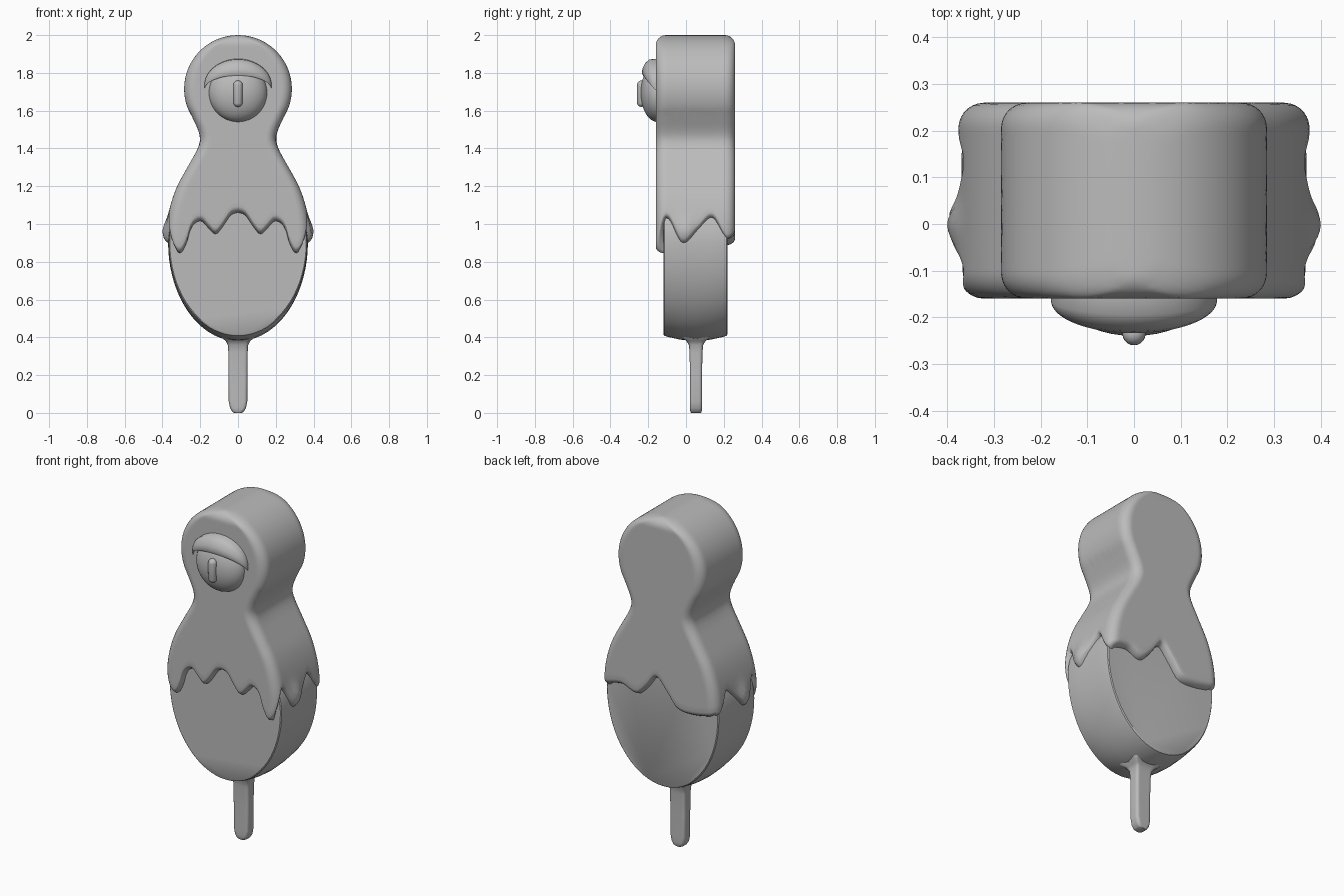
import bpy, bmesh, math
from math import sin, cos, pi, sqrt, exp
from mathutils import Vector

old = bpy.data.objects.get("Cube")
if old:
    bpy.data.objects.remove(old, do_unlink=True)

grey = bpy.data.materials.new("plain grey")
grey.use_nodes = True
grey.diffuse_color = (0.5, 0.5, 0.5, 1)
grey.node_tree.nodes["Principled BSDF"].inputs["Base Color"].default_value = (0.5, 0.5, 0.5, 1)


def finish(name, bm, angle=40):
    """Turn a bmesh into a smooth shaded object."""
    bmesh.ops.recalc_face_normals(bm, faces=bm.faces)
    mesh = bpy.data.meshes.new(name)
    bm.to_mesh(mesh)
    bm.free()
    mesh.materials.append(grey)
    obj = bpy.data.objects.new(name, mesh)
    bpy.context.collection.objects.link(obj)
    bpy.ops.object.select_all(action='DESELECT')
    obj.select_set(True)
    bpy.context.view_layer.objects.active = obj
    bpy.ops.object.shade_smooth_by_angle(angle=math.radians(angle))
    return obj


def loft(name, rings, angle=40):
    """Bridge equal closed rings and cap both ends."""
    bm = bmesh.new()
    rows = [[bm.verts.new(p) for p in ring] for ring in rings]
    n = len(rows[0])
    for low, high in zip(rows, rows[1:]):
        for i in range(n):
            j = (i + 1) % n
            bm.faces.new((low[i], low[j], high[j], high[i]))
    bm.faces.new(rows[0])
    bm.faces.new(rows[-1])
    return finish(name, bm, angle)


def curve(points, x):
    """Smooth curve through (x, value) points."""
    x = min(max(x, points[0][0]), points[-1][0])
    last = len(points) - 1

    def slope(k):
        a, b = points[max(k - 1, 0)], points[min(k + 1, last)]
        return (b[1] - a[1]) / (b[0] - a[0])

    for k in range(last):
        (x0, v0), (x1, v1) = points[k], points[k + 1]
        if x <= x1:
            d = x1 - x0
            t = (x - x0) / d
            h = t * t * (3 - 2 * t)
            return (v0 * (1 - h) + v1 * h + d * slope(k) * t * (1 - t) ** 2
                    - d * slope(k + 1) * t * t * (1 - t))


def square(nx, ny):
    """Points round the edge of a unit square, front side first."""
    pts = [(-1 + 2 * i / nx, -1) for i in range(nx)]
    pts += [(1, -1 + 2 * i / ny) for i in range(ny)]
    return pts + [(-a, -b) for a, b in pts]


def round_rect(a, b, w, h, r):
    """Place a unit square point on a rounded rectangle; give point and normal."""
    r = min(r, w, h)
    p = Vector((a * w, b * h))
    core = Vector((max(-w + r, min(w - r, p.x)), max(-h + r, min(h - r, p.y))))
    normal = (p - core).normalized()
    return core + normal * r, normal


# Coating: a head and shoulders shell ending in drips
TOP, HEAD_Z, HEAD_R = 2.0, 1.715, 0.285
MID_Y, HALF_Y, EDGE = 0.05, 0.21, 0.055
body = [(.8, .37), (.9, .375), (1, .375), (1.1, .357), (1.2, .322), (1.3, .268),
        (1.4, .213), (1.45, .2), (1.5, .212), (1.55, .235), (1.62, .268)]
front_drips = [(0, 1.06), (.04, 1.045), (.085, .98), (.12, .945), (.16, .98), (.2, 1.015),
               (.25, .98), (.275, .9), (.31, .845), (.345, .87), (.38, .93)]
side_drips = [(-.16, .93), (-.1, 1.03), (-.02, .89), (.06, .96), (.14, 1.03), (.21, .92), (.26, .92)]
back_drips = [(-.38, .92), (-.22, .89), (-.12, .9), (-.06, .97), (.02, 1.05),
              (.09, .97), (.15, .92), (.25, .95), (.38, .92)]


def half_width(z):
    if z > 1.6:
        return sqrt(max(HEAD_R ** 2 - (z - HEAD_Z) ** 2, 1e-6))
    return curve(body, z)


def drip(a, b):
    if b == -1:
        return curve(front_drips, abs(a) * .38)
    if b == 1:
        return curve(back_drips, a * .38)
    return curve(side_drips, MID_Y + b * HALF_Y)


def coat_point(a, b, z, inset):
    s = min(TOP - z, EDGE)
    h = HALF_Y - EDGE + sqrt(max(EDGE ** 2 - (EDGE - s) ** 2, 0))
    p, normal = round_rect(a, b, half_width(z), h, EDGE)
    y = p.y + MID_Y
    swell = .024 * exp(-((z - .96) / .06) ** 2 - (y / .05) ** 2)
    x = p.x + swell * normal.x
    return (x - normal.x * inset, y - normal.y * inset, z)


LIP, ROWS, TURN = 0.035, 50, 5
columns = square(56, 32)
rings = []
for k in range(ROWS + 1):
    f = (k / ROWS) ** 1.6
    rings.append([coat_point(a, b, TOP - (TOP - drip(a, b) - LIP) * f, 0) for a, b in columns])
for k in range(1, TURN + 1):
    t = k / TURN * pi / 2
    rings.append([coat_point(a, b, drip(a, b) + LIP * (1 - sin(t)), .05 * (1 - cos(t)))
                  for a, b in columns])
loft("dripping_coat", rings, 50)

# Egg shaped core with a slightly crowned rim
rings = []
stations = [(-.17, .975, .93), (-.165, .988, .945), (-.15, .994, .955), (-.08, 1, .985), (0, 1, 1)]
stations += [(-y, sx, sz) for y, sx, sz in reversed(stations[:-1])]
for y, sx, sz in stations:
    ring = []
    for i in range(72):
        t = 2 * pi * i / 72
        depth = .36 if sin(t) > 0 else .52
        ring.append((.37 * sx * cos(t), MID_Y + y, .9 + depth * sz * sin(t)))
    rings.append(ring)
loft("core", rings, 35)

# Stick with a rounded tip and a flared joint
rings = []
for z, w, h in [(0, .02, .026), (.006, .03, .03), (.025, .042, .032), (.06, .049, .032),
                (.2, .05, .032), (.32, .051, .034), (.36, .054, .038), (.38, .064, .05),
                (.4, .09, .075), (.43, .1, .08)]:
    ring = []
    for a, b in square(16, 10):
        p, _ = round_rect(a, b, w, h, .016)
        ring.append((p.x, p.y + MID_Y + .003, z))
    rings.append(ring)
loft("stick", rings)

# Eyeball
bm = bmesh.new()
bmesh.ops.create_uvsphere(bm, u_segments=40, v_segments=24, radius=1)
for v in bm.verts:
    v.co = (v.co.x * .155, v.co.y * .09 - .15, v.co.z * .155 + 1.695)
finish("eyeball", bm)

# Upright capsule pupil
bm = bmesh.new()
bmesh.ops.create_uvsphere(bm, u_segments=20, v_segments=12, radius=.025)
for v in bm.verts:
    stretch = .045 if v.co.z > -.001 else -.045
    v.co = (v.co.x, v.co.y - .235, v.co.z + stretch + 1.69)
finish("pupil", bm)

# Curved upper eyelid: (forward, rise, end thickness) round its section
section = [(0, .145, .008), (.03, .138, .011), (.052, .12, .01), (.066, .098, .004),
           (.07, .085, -.006), (.064, .076, -.012), (.03, .076, -.012), (-.02, .076, -.01)]
rings = []
for i in range(33):
    t = pi * i / 32
    s = sin(t)
    rings.append([(-.178 * cos(t), -.152 - fwd * s - (.012 if fwd > 0 else 0),
                   1.722 + rise * s + end) for fwd, rise, end in section])
loft("eyelid", rings, 45)
